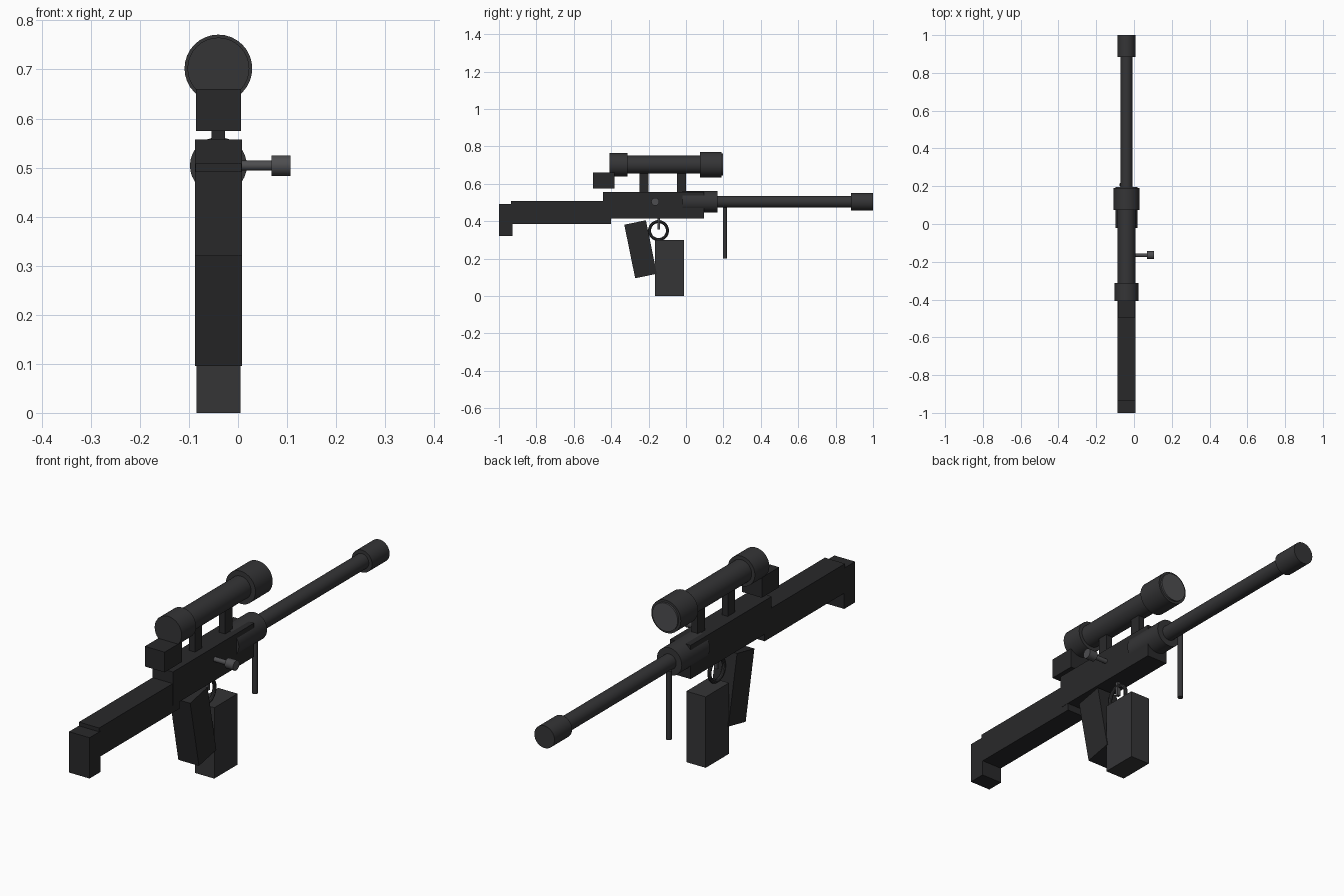
import bpy, math
from mathutils import Matrix

if "Cube" in bpy.data.objects:
    bpy.data.objects.remove(bpy.data.objects["Cube"])

CX = -0.04   # centre plane of the body
BZ = 0.504   # barrel axis height
SZ = 0.702   # scope axis height


def material(name, v):
    m = bpy.data.materials.new(name)
    m.diffuse_color = (v, v, v * 1.06, 1)
    m.use_nodes = True
    m.node_tree.nodes["Principled BSDF"].inputs["Base Color"].default_value = m.diffuse_color
    return m


DARK = material("dark_polymer", 0.022)
METAL = material("dark_metal", 0.035)
STEEL = material("steel", 0.075)


def finish(name, mat, smooth=False):
    o = bpy.context.object
    o.name = name
    o.data.materials.append(mat)
    if smooth:
        bpy.ops.object.shade_smooth_by_angle(angle=math.radians(35))
    return o


def box(name, x, y, z, mat=DARK, tilt=0.0):
    """Box from (min, max) ranges, optionally tilted about x."""
    bpy.ops.mesh.primitive_cube_add(size=1)
    o = finish(name, mat)
    size = [r[1] - r[0] for r in (x, y, z)]
    mid = [(r[1] + r[0]) / 2 for r in (x, y, z)]
    o.data.transform(Matrix.Diagonal((*size, 1)))
    o.location = mid
    o.rotation_euler.x = tilt
    return o


def rod(name, axis, r, span, a, b, mat=METAL):
    """Cylinder along an axis; a, b are the two remaining coordinates in xyz order."""
    mid, length = sum(span) / 2, span[1] - span[0]
    loc, rot = {"x": ((mid, a, b), (0, math.pi / 2, 0)),
                "y": ((a, mid, b), (math.pi / 2, 0, 0)),
                "z": ((a, b, mid), (0, 0, 0))}[axis]
    bpy.ops.mesh.primitive_cylinder_add(vertices=32, radius=r, depth=length,
                                        location=loc, rotation=rot)
    return finish(name, mat, True)


def wide(h):
    return (CX - h, CX + h)


# Stock and receiver
box("butt_plate", wide(0.048), (-1.0, -0.928), (0.32, 0.492))
box("stock", wide(0.047), (-0.935, -0.40), (0.385, 0.508))
box("receiver", wide(0.048), (-0.445, 0.095), (0.415, 0.557))

# Grip and magazine
box("grip", wide(0.048), (-0.302, -0.184), (0.104, 0.396), tilt=math.radians(11.5))
box("magazine", wide(0.045), (-0.165, -0.01), (0.0, 0.299), METAL)

# Trigger and ring guard
bpy.ops.mesh.primitive_torus_add(major_radius=0.048, minor_radius=0.008, major_segments=32,
                                 minor_segments=10, location=(CX, -0.147, 0.35),
                                 rotation=(0, math.pi / 2, 0))
finish("trigger_guard", METAL, True)
box("trigger", wide(0.007), (-0.153, -0.14), (0.355, 0.42), STEEL)

# Barrel group
rod("barrel_collar", "y", 0.058, (-0.02, 0.168), CX, BZ)
rod("barrel", "y", 0.032, (0.16, 0.90), CX, BZ)
rod("muzzle", "y", 0.047, (0.883, 1.0), CX, BZ)
rod("support_leg", "z", 0.0115, (0.2, 0.49), -0.066, 0.208)

# Bolt handle
rod("bolt_shaft", "x", 0.01, (-0.01, 0.075), -0.165, BZ, STEEL)
rod("bolt_knob", "x", 0.021, (0.068, 0.107), -0.165, BZ, STEEL)

# Scope and its mounts
rod("scope_tube", "y", 0.048, (-0.33, 0.10), CX, SZ)
rod("scope_eyepiece", "y", 0.063, (-0.408, -0.312), CX, SZ)
rod("scope_bell", "y", 0.069, (0.075, 0.19), CX, SZ)
rod("scope_lens", "y", 0.059, (0.18, 0.197), CX, SZ, STEEL)
for i, y in enumerate((-0.225, -0.025)):
    box(f"scope_mount_{i + 1}", wide(0.014), (y - 0.024, y + 0.024), (0.55, 0.67))
box("rear_block", wide(0.046), (-0.497, -0.382), (0.575, 0.66))
